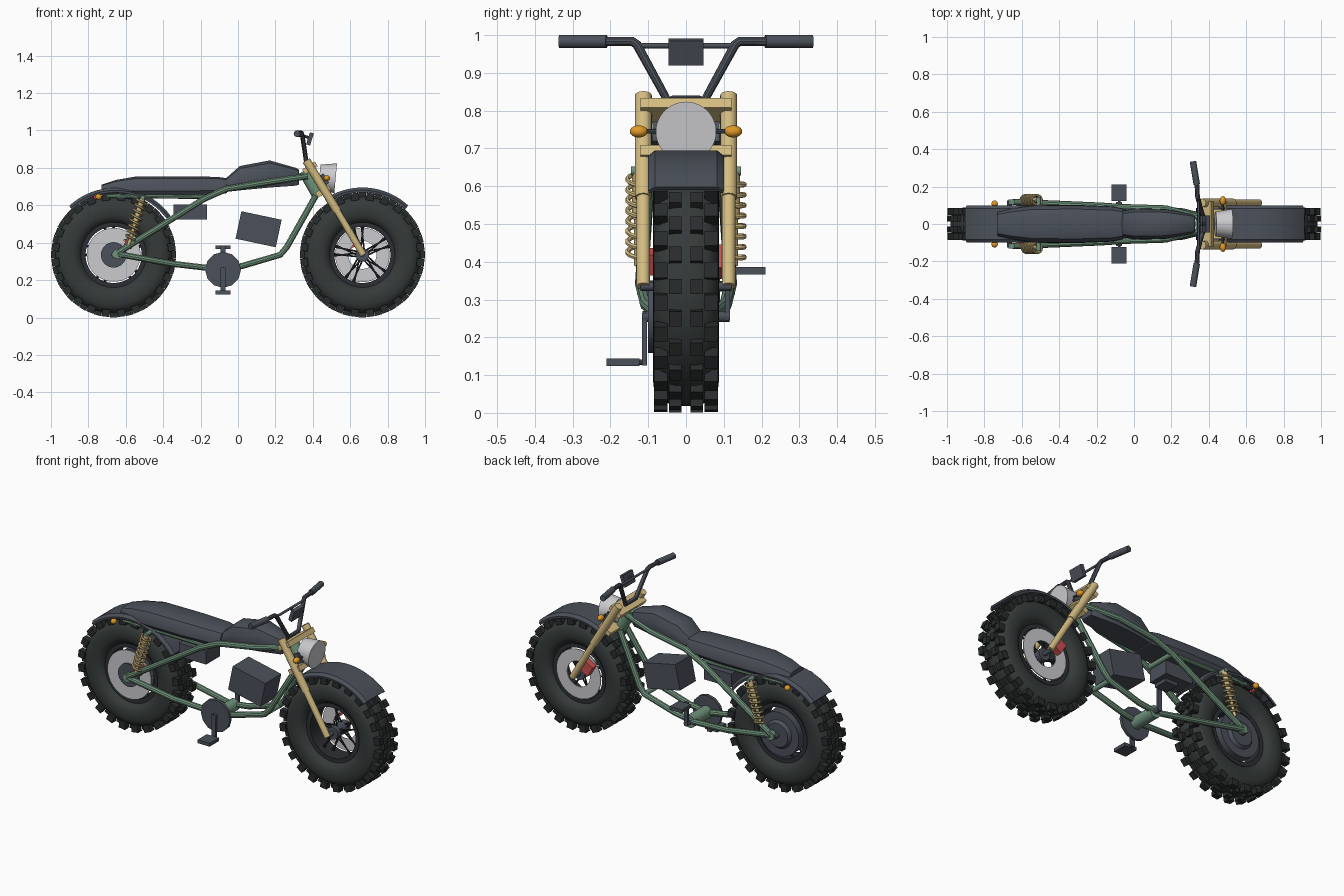
import bpy, bmesh
from math import sin, cos, pi, radians, tau
from mathutils import Vector, Matrix

cube = bpy.data.objects.get("Cube")
if cube:
    bpy.data.objects.remove(cube, do_unlink=True)


def material(name, r, g, b):
    m = bpy.data.materials.new(name)
    m.use_nodes = True
    m.diffuse_color = (r, g, b, 1)
    node = next(n for n in m.node_tree.nodes if n.type == 'BSDF_PRINCIPLED')
    node.inputs["Base Color"].default_value = (r, g, b, 1)
    return m


RUBBER = material("tyre_rubber", .036, .043, .042)
TREAD = material("tread_black", .022, .025, .026)
GREY = material("dark_grey", .07, .08, .1)
BLACK = material("spoke_black", .025, .028, .033)
GREEN = material("frame_green", .16, .29, .2)
GOLD = material("fork_gold", .65, .5, .22)
SILVER = material("light_silver", .6, .6, .62)
ORANGE = material("signal_orange", .75, .32, .02)
RED = material("brake_red", .6, .08, .08)
parts = []


def add_mesh(name, mesh, mat):
    ob = bpy.data.objects.new(name, mesh)
    mesh.materials.clear()
    mesh.materials.append(mat)
    bpy.context.collection.objects.link(ob)
    parts.append(ob)
    return ob


def finish(name, bm, mat):
    bmesh.ops.recalc_face_normals(bm, faces=bm.faces[:])
    mesh = bpy.data.meshes.new(name)
    bm.to_mesh(mesh)
    bm.free()
    return add_mesh(name, mesh, mat)


def add_rod(bm, p, q, r, r2=None, n=20):
    p, q = Vector(p), Vector(q)
    turn = (q - p).to_track_quat('Z', 'Y').to_matrix().to_4x4()
    bmesh.ops.create_cone(bm, cap_ends=True, segments=n, radius1=r, radius2=r if r2 is None else r2,
                          depth=(q - p).length, matrix=Matrix.Translation((p + q) / 2) @ turn)


def rod(name, p, q, r, mat, r2=None, n=20):
    bm = bmesh.new()
    add_rod(bm, p, q, r, r2, n)
    return finish(name, bm, mat)


def add_box(bm, loc, size, rot):
    bmesh.ops.create_cube(bm, size=1, matrix=Matrix.Translation(loc) @ rot @ Matrix.Diagonal((*size, 1)))


def box(name, loc, size, mat, tilt=0):
    bm = bmesh.new()
    add_box(bm, loc, size, Matrix.Rotation(radians(tilt), 4, 'Y'))
    return finish(name, bm, mat)


def tube(name, pts, r, mat, res=3):
    cu = bpy.data.curves.new(name, 'CURVE')
    cu.dimensions, cu.bevel_depth, cu.bevel_resolution, cu.use_fill_caps = '3D', r, res, True
    sp = cu.splines.new('POLY')
    sp.points.add(len(pts) - 1)
    for point, co in zip(sp.points, pts):
        point.co = (*co, 1)
    tmp = bpy.data.objects.new(name + "_path", cu)
    mesh = bpy.data.meshes.new_from_object(tmp)
    bpy.data.objects.remove(tmp)
    return add_mesh(name, mesh, mat)


def skin(name, rings, mat, loop=False):
    """Join equal closed rings of points; cap the ends unless looped."""
    bm = bmesh.new()
    vs = [[bm.verts.new(p) for p in ring] for ring in rings]
    k = len(vs[0])
    for a, b in zip(vs, vs[1:] + vs[:1] if loop else vs[1:]):
        for i in range(k):
            bm.faces.new((a[i], a[(i + 1) % k], b[(i + 1) % k], b[i]))
    if not loop:
        bm.faces.new(vs[0])
        bm.faces.new(vs[-1])
    return finish(name, bm, mat)


def lathe(name, cx, profile, mat, n=64):
    rings = [[(cx + r * cos(a), y, AXLE + r * sin(a)) for r, y in profile]
             for a in (tau * i / n for i in range(n))]
    return skin(name, rings, mat, True)


def band(r0, r1, y0, y1):
    return [(r0, y0), (r1, y0), (r1, y1), (r0, y1)]


AXLE, WX = .335, .665


# Wheels: tyre, knobs, rim and crossed spokes
def wheel(label, cx, hub_r):
    def power(v):
        return (1 if v > 0 else -1) * abs(v) ** .8
    section = [(.24 + .077 * power(sin(t)), .088 * power(cos(t))) for t in (tau * i / 24 for i in range(24))]
    lathe(label + "_tyre", cx, section, RUBBER)
    lathe(label + "_rim", cx, band(.15, .175, -.055, .055), BLACK)
    bm = bmesh.new()
    count = 24
    for i in range(count * 2):
        a = pi * i / count
        edge = i % 2
        r, y, size = (.313, .067, (.04, .036, .042)) if edge else (.319, .029, (.03, .033, .04))
        for s in (-1, 1):
            add_box(bm, (cx + r * cos(a), s * y, AXLE + r * sin(a)), size[:1] + size[1:],
                    Matrix.Rotation(-a, 4, 'Y'))
    finish(label + "_knobs", bm, TREAD)
    bm = bmesh.new()
    for i in range(20):
        a, y = tau * i / 20, .03 if i % 2 else -.03
        b = a + (.35 if i % 4 < 2 else -.35)
        add_rod(bm, (cx + hub_r * cos(a), y, AXLE + hub_r * sin(a)),
                (cx + .158 * cos(b), y * .4, AXLE + .158 * sin(b)), .0045, n=6)
    finish(label + "_spokes", bm, BLACK)


wheel("front", WX, .03)
wheel("rear", -WX, .06)
rod("front_hub", (WX, -.06, AXLE), (WX, .06, AXLE), .036, GREY)
rod("front_axle", (WX, -.12, AXLE), (WX, .12, AXLE), .012, GREY)
lathe("front_brake_disc", WX, band(.075, .146, .058, .064), SILVER, 40)
rod("rear_hub", (-WX, -.085, AXLE), (-WX, .07, AXLE), .068, GREY, n=32)
rod("rear_drum", (-WX, -.03, AXLE), (-WX, .072, AXLE), .13, GREY, n=40)
rod("rear_drum_cap", (-WX, .07, AXLE), (-WX, .09, AXLE), .085, GREY, .07, 32)
rod("rear_axle", (-WX, -.125, AXLE), (-WX, .125, AXLE), .014, GREY)
lathe("rear_brake_disc", -WX, band(.06, .144, -.076, -.07), SILVER, 40)
box("front_caliper", (.59, .08, .4), (.06, .04, .07), RED, -30)
box("rear_caliper", (-.58, -.1, .4), (.045, .035, .06), RED, 25)


# Mudguards: curved bands with rolled edges
def mudguard(name, cx, cz, r, a0, a1):
    cross = [(-.1, -.014), (-.082, 0), (.082, 0), (.1, -.014), (.098, -.026), (.08, -.012), (-.08, -.012), (-.098, -.026)]
    rings = []
    for i in range(19):
        a = radians(a0 + (a1 - a0) * i / 18)
        rings.append([(cx + (r + d) * cos(a), y, cz + (r + d) * sin(a)) for y, d in cross])
    skin(name, rings, GREY)


mudguard("front_mudguard", WX, AXLE, .36, 47, 124)
mudguard("rear_mudguard", -.655, .33, .364, 36, 133)


# Seat and tank: lofted shells with sloped shoulders
def shell(name, sections):
    rings = []
    for x, w, low, high in sections:
        h = high - low
        half = [(w * .8, low), (w, low + h * .25), (w * .97, low + h * .6), (w * .78, low + h * .9), (w * .45, high)]
        rings.append([(x, y, z) for y, z in half] + [(x, -y, z) for y, z in reversed(half)])
    skin(name, rings, GREY)


shell("seat", [(-.73, .065, .67, .71), (-.655, .083, .655, .735), (-.54, .1, .65, .755),
               (-.3, .102, .65, .755), (-.11, .094, .655, .752), (-.06, .083, .665, .745)])
shell("tank", [(-.075, .068, .67, .735), (.01, .084, .68, .81), (.17, .08, .695, .84),
               (.31, .055, .705, .8), (.325, .045, .71, .79)])

# Frame, fork and shocks, repeated on each side
for s, side in ((1, "left"), (-1, "right")):
    tube(side + "_top_rail", [(.37, s * .03, .755), (.17, s * .083, .725), (-.06, s * .09, .688),
                              (-.18, s * .098, .635), (-.645, s * .118, .345)], .017, GREEN)
    tube(side + "_lower_rail", [(-.645, s * .118, .34), (-.35, s * .105, .287), (-.1, s * .072, .258), (.02, s * .068, .275),
                                (.225, s * .07, .335), (.26, s * .067, .375), (.415, s * .03, .65)], .017, GREEN)
    tube(side + "_seat_rail", [(-.17, s * .08, .645), (-.7, s * .075, .65)], .012, GREEN)
    rod(side + "_dropout", (-.645, s * .105, .34), (-.645, s * .13, .34), .026, GREEN)
    rod(side + "_fork_upper", (.365, s * .113, .84), (.53, s * .113, .57), .0225, GOLD)
    rod(side + "_fork_lower", (.53, s * .113, .57), (.67, s * .113, .335), .018, GOLD)
    # Shock: damper, rod and coil spring
    bottom, top = Vector((-.585, s * .128, .39)), Vector((-.51, s * .128, .64))
    rod(side + "_shock_damper", bottom.lerp(top, .5), top, .015, GOLD)
    rod(side + "_shock_rod", bottom, top, .009, GOLD)
    rod(side + "_shock_mount", (-.51, s * .07, .64), (-.51, s * .145, .64), .012, GREEN)
    axis = (top - bottom).normalized()
    across = axis.cross(Vector((0, 1, 0)))
    helix = []
    for i in range(8 * 14 + 1):
        a = tau * i / 14
        helix.append(bottom.lerp(top, .06 + .88 * i / 112) + across * (.027 * cos(a)) + Vector((0, .027 * sin(a), 0)))
    tube(side + "_shock_spring", helix, .0065, GOLD, 1)
    # Turn signals
    for end, x, y, z in (("front", .475, .125, .745), ("rear", -.745, .108, .645)):
        bm = bmesh.new()
        size = Matrix.Diagonal((.017, .024 if end == "front" else .018, .016, 1))
        bmesh.ops.create_uvsphere(bm, u_segments=16, v_segments=10, radius=1, matrix=Matrix.Translation((x, s * y, z)) @ size)
        finish(f"{side}_{end}_signal", bm, ORANGE)
        rod(f"{side}_{end}_signal_stalk", (x, s * .04, z), (x, s * y, z), .006, GREY, n=8)
    box(side + "_headlight_bracket", (.455, s * .083, .735), (.04, .012, .06), GREY, -31)
    # Crank arms point opposite ways
    box(side + "_crank", (-.08, s * .11, .255 + s * .06), (.025, .014, .14), GREY)
    box(side + "_pedal", (-.08, s * .167, .255 + s * .121), (.08, .087, .02), GREY)
    rod(side + "_pedal_pin", (-.08, s * .105, .255 + s * .121), (-.08, s * .14, .255 + s * .121), .007, GREY, n=10)
    rod(side + "_grip", (.336, s * .21, .983), (.315, s * .335, .983), .0175, GREY)

# Frame centre, crank and boxes
rod("head_tube", (.355, 0, .785), (.435, 0, .645), .034, GREEN)
rod("crank_shell", (-.08, -.08, .255), (-.08, .08, .255), .036, GREEN)
rod("crank_axle", (-.08, -.115, .255), (-.08, .115, .255), .015, GREY)
rod("chainring", (-.08, -.1, .255), (-.08, -.082, .255), .096, GREY, n=12)
for name, x, w, z in (("front_cross_tube", .225, .07, .335), ("rear_cross_tube", -.18, .098, .635)):
    rod(name, (x, -w, z), (x, w, z), .014, GREEN)
box("battery_box", (.11, 0, .472), (.22, .15, .15), GREY, 12)
box("controller_box", (-.255, 0, .565), (.18, .13, .08), GREY)
box("tail_light", (-.77, 0, .65), (.03, .12, .03), RED)

# Steering: clamps, headlight, handlebar and display
box("upper_clamp", (.385, 0, .8), (.08, .24, .03), GOLD, -31.5)
box("lower_clamp", (.455, 0, .675), (.08, .24, .03), GOLD, -31.5)
rod("headlight", (.435, 0, .752), (.522, 0, .744), .066, SILVER, .08, 40)
half_bar = [(.366, .048, .825), (.344, .13, .975), (.34, .142, .983), (.336, .215, .983)]
tube("handlebar", [(x, -y, z) for x, y, z in reversed(half_bar)] + half_bar, .0125, GREY)
rod("handlebar_brace", (.345, -.125, .972), (.345, .125, .972), .007, GREY, n=12)
box("display", (.385, 0, .955), (.022, .092, .068), GREY, 18)
rod("display_arm", (.345, 0, .972), (.385, 0, .96), .008, GREY, n=10)

# Smooth the round parts, keep the edges sharp
bpy.ops.object.select_all(action='DESELECT')
for ob in parts:
    ob.select_set(True)
bpy.context.view_layer.objects.active = parts[0]
bpy.ops.object.shade_smooth_by_angle(angle=radians(32))
